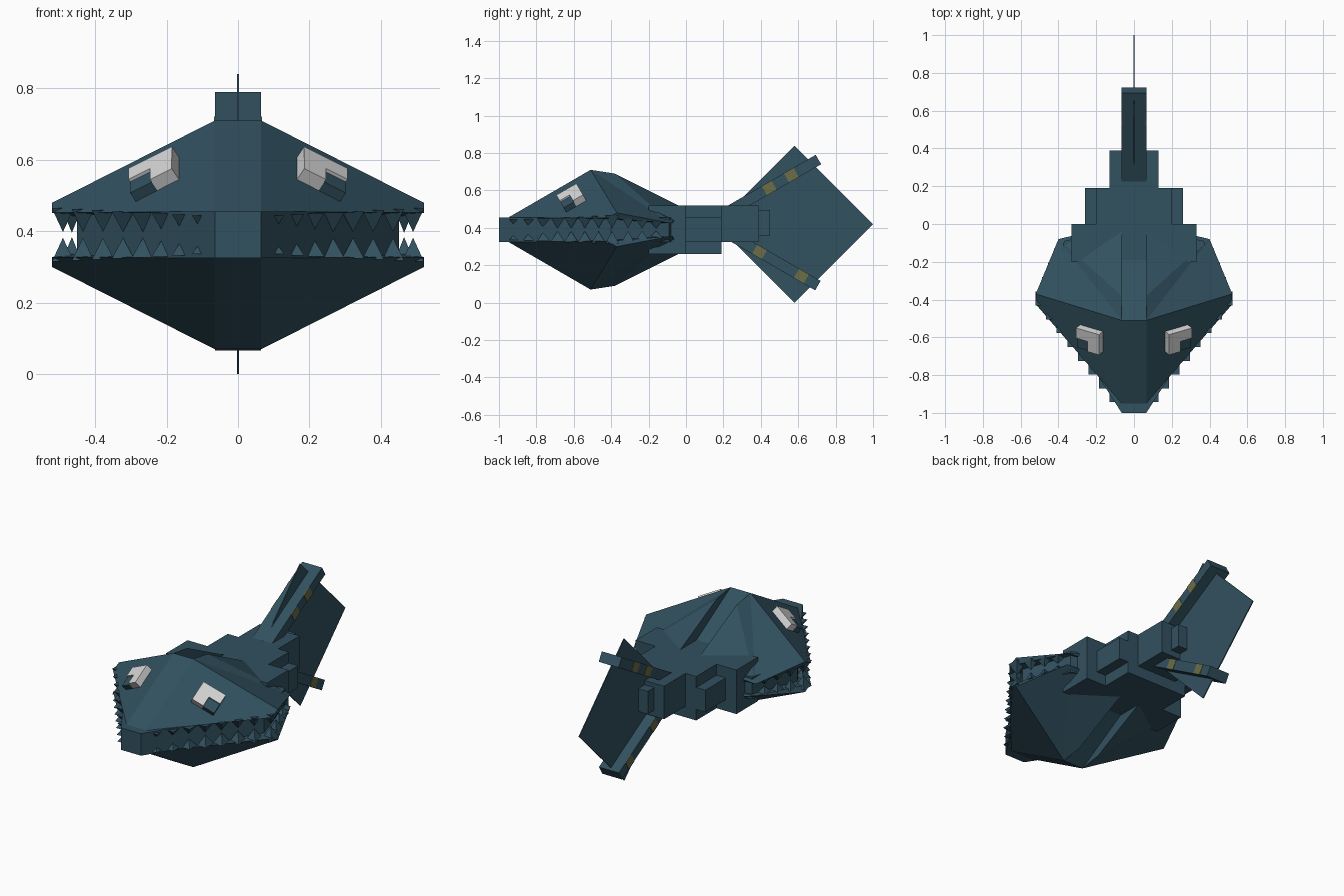
import bpy, bmesh, math
from mathutils import Vector, Matrix

if "Cube" in bpy.data.objects:
    bpy.data.objects.remove(bpy.data.objects["Cube"])


def material(name, rgb):
    m = bpy.data.materials.new(name)
    m.diffuse_color = (*rgb, 1)
    m.use_nodes = True
    m.node_tree.nodes["Principled BSDF"].inputs["Base Color"].default_value = m.diffuse_color
    return m


BLUE = material("slate_blue", (0.031, 0.082, 0.115))
WHITE = material("eye_white", (0.68, 0.68, 0.68))
OLIVE = material("olive_stripe", (0.15, 0.15, 0.065))
MID = 0.39  # height of the mouth line


def finish(name, bm, mat):
    bmesh.ops.recalc_face_normals(bm, faces=bm.faces)
    me = bpy.data.meshes.new(name)
    bm.to_mesh(me)
    bm.free()
    me.materials.append(mat)
    ob = bpy.data.objects.new(name, me)
    bpy.context.collection.objects.link(ob)
    return ob


def box(name, lo, hi, mat=BLUE, frame=None):
    """Box between two corners, optionally placed by a matrix."""
    lo, hi = Vector(lo), Vector(hi)
    bm = bmesh.new()
    bmesh.ops.create_cube(bm, size=1)
    for v in bm.verts:
        v.co = (lo + hi) / 2 + v.co * (hi - lo)
    if frame:
        bm.transform(frame)
    return finish(name, bm, mat)


def prism(name, outline, axis_lo, axis_hi, to3d):
    bm = bmesh.new()
    a = [bm.verts.new(to3d(p, axis_lo)) for p in outline]
    b = [bm.verts.new(to3d(p, axis_hi)) for p in outline]
    bm.faces.new(a)
    bm.faces.new(b)
    n = len(a)
    for i in range(n):
        bm.faces.new((a[i], a[(i + 1) % n], b[(i + 1) % n], b[i]))
    return finish(name, bm, BLUE)


# Skull halves: faceted shells with a sunken strip along the rear ridge
P = {
    "nose": (0.065, -0.95, 0.455), "peak": (0.065, -0.51, 0.71),
    "ridge": (0.065, -0.38, 0.69), "neck": (0.065, 0.0, 0.5),
    "groove": (0.065, -0.04, 0.43), "cheek": (0.52, -0.37, 0.48),
    "lip": (0.52, -0.425, 0.452), "hinge": (0.4, -0.08, 0.425),
}
SIDE_FACES = ["nose lip cheek peak", "peak cheek hinge", "peak hinge ridge",
              "ridge hinge neck", "lip hinge cheek", "peak ridge neck groove",
              "neck hinge groove", "nose groove hinge lip"]
STRIPS = [("nose", "peak"), ("peak", "groove"), ("groove", "nose")]


def skull(name, flip):
    bm = bmesh.new()
    v = {}
    for s in (1, -1):
        for k, (x, y, z) in P.items():
            v[k, s] = bm.verts.new((s * x, y, 2 * MID - z if flip else z))
        for f in SIDE_FACES:
            bm.faces.new([v[k, s] for k in f.split()])
    for a, b in STRIPS:
        bm.faces.new((v[a, 1], v[b, 1], v[b, -1], v[a, -1]))
    return finish(name, bm, BLUE)


skull("upper_skull", False)
skull("lower_jaw", True)

# Mouth core between the two halves
half = [(0.065, -1.0), (0.45, -0.40), (0.37, -0.09), (0.065, -0.02)]
outline = half + [(-x, y) for x, y in reversed(half)]
prism("mouth_core", outline, 0.325, 0.455, lambda p, h: (p[0], p[1], h))


# Teeth: square pyramids in stepped rows
def tooth(bm, x, y, hx, hy, base, tip):
    c = [bm.verts.new((x + i * hx, y + j * hy, base))
         for i, j in ((-1, -1), (1, -1), (1, 1), (-1, 1))]
    t = bm.verts.new((x, y, tip))
    bm.faces.new(c)
    for i in range(4):
        bm.faces.new((c[i], c[(i + 1) % 4], t))


for name, d in (("upper_teeth", 1), ("lower_teeth", -1)):
    bm = bmesh.new()
    for s in (1, -1):
        for i in range(8):
            base = 0.075 - 0.003 * i
            tooth(bm, s * (0.49 - 0.056 * i), -0.395 - 0.073 * i,
                  0.031, 0.037, MID + d * base, MID + d * 0.008)
        for i in range(3):  # small rear teeth
            tooth(bm, s * (0.465 - 0.032 * i), -0.31 + 0.075 * i,
                  0.022, 0.03, MID + d * (0.06 - 0.01 * i), MID + d * 0.006)
    finish(name, bm, BLUE)

# Eyes: blocks lying on the sloped brow, with a sunken pupil corner
for s, side in ((1, "right"), (-1, "left")):
    n = Vector((0.50, -0.43, 0.75)).normalized()
    u = Vector((0.86, 0.25, -0.43)).normalized()
    u = (u - n * u.dot(n)).normalized()
    w = n.cross(u)
    o = Vector((0.232, -0.61, 0.555))
    frame = Matrix(((u.x, w.x, n.x, o.x), (u.y, w.y, n.y, o.y),
                    (u.z, w.z, n.z, o.z), (0, 0, 0, 1)))
    frame = Matrix.Diagonal((s, 1, 1, 1)) @ frame
    box(side + "_eye_top", (-0.07, 0, -0.04), (0.07, 0.062, 0.028), WHITE, frame)
    box(side + "_eye_inner", (-0.07, -0.062, -0.04), (0, 0, 0.028), WHITE, frame)
    box(side + "_pupil", (0, -0.062, -0.04), (0.07, 0, 0.018), BLUE, frame)

# Stepped body blocks
box("shoulder_block", (-0.33, -0.2, 0.26), (0.33, 0, 0.52))
box("body_block", (-0.2, -0.1, 0.26), (0.2, 0.19, 0.52))
box("body_side_block", (-0.26, -0.1, 0.325), (0.26, 0.19, 0.455))
box("rear_block", (-0.13, 0.1, 0.325), (0.13, 0.39, 0.52))
box("tail_root", (-0.065, 0.3, 0.36), (0.065, 0.45, 0.495))

# Tail fin: thin diamond
prism("tail_fin", [(0.16, 0.42), (0.58, 0.0), (1.0, 0.42), (0.58, 0.84)],
      -0.003, 0.003, lambda p, h: (h, p[0], p[1]))

# Tail spars angled up and down, with stripe plates on both sides
for name, tip, d, stripes in (("upper_spar", (0.708, 0.765), 1, (0.445, 0.563)),
                              ("lower_spar", (0.705, 0.091), -1, (0.393, 0.617))):
    frame = Matrix.Translation((0, *tip)) @ Matrix.Rotation(d * math.radians(30), 4, 'X')
    box(name, (-0.065, -0.54, -0.029), (0.065, 0, 0.029), BLUE, frame)
    for i, y in enumerate(stripes):
        c = (y - tip[0]) / math.cos(math.radians(30))
        for s, side in ((1, "right"), (-1, "left")):
            x0, x1 = sorted((s * 0.062, s * 0.067))
            box(f"{name}_stripe_{side}_{i}", (x0, c - 0.03, -0.029),
                (x1, c + 0.03, 0.029), OLIVE, frame)
